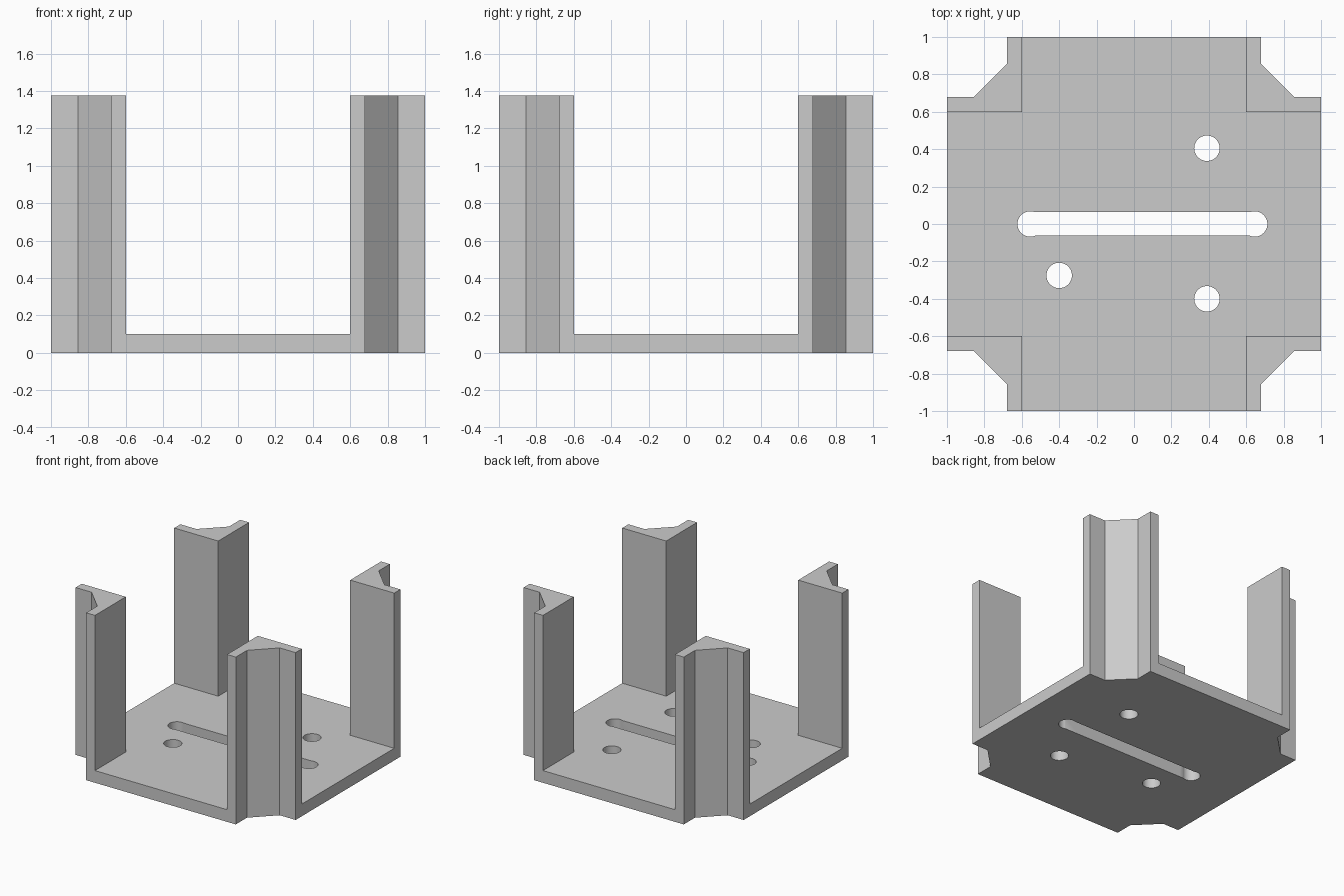
import bpy
import bmesh
from mathutils import Matrix, Vector

cube = bpy.data.objects.get("Cube")
if cube:
    bpy.data.objects.remove(cube, do_unlink=True)

BASE_TOP, POST_TOP = 0.1, 1.375
INNER, WALL, CHAMFER = 0.6, 0.68, 0.855
HOLE_RADIUS = 0.068

grey = bpy.data.materials.new("plain grey")
grey.use_nodes = True
grey.diffuse_color = (0.6, 0.6, 0.6, 1)
grey.node_tree.nodes["Principled BSDF"].inputs["Base Color"].default_value = (0.6, 0.6, 0.6, 1)


def finish(name, bm):
    bmesh.ops.recalc_face_normals(bm, faces=bm.faces[:])
    mesh = bpy.data.meshes.new(name)
    bm.to_mesh(mesh)
    bm.free()
    mesh.materials.append(grey)
    obj = bpy.data.objects.new(name, mesh)
    bpy.context.collection.objects.link(obj)
    return obj


def prism(name, outline, bottom, top):
    """Extrude a flat outline straight up."""
    bm = bmesh.new()
    face = bm.faces.new([bm.verts.new((p[0], p[1], bottom)) for p in outline])
    new = bmesh.ops.extrude_face_region(bm, geom=[face])["geom"]
    verts = [v for v in new if isinstance(v, bmesh.types.BMVert)]
    bmesh.ops.translate(bm, verts=verts, vec=(0, 0, top - bottom))
    return finish(name, bm)


def turned(points, quarter):
    """Rotate outline points by quarter turns about the centre."""
    turn = Matrix.Rotation(quarter * 1.5707963, 3, "Z")
    return [turn @ Vector((x, y, 0)) for x, y in points]


# Chamfered notch shared by the base corners and the posts
notch = [(1, WALL), (CHAMFER, WALL), (WALL, CHAMFER), (WALL, 1)]

# Base plate
outline = [p for q in range(4) for p in turned(notch, q)]
base = prism("base_plate", outline, 0, BASE_TOP)

# Corner posts
post_outline = [(INNER, INNER), (1, INNER)] + notch + [(INNER, 1)]
corners = ["back_left", "back_right", "front_right", "front_left"]
for q, corner in enumerate(corners):
    prism(corner + "_post", turned(post_outline, q), BASE_TOP, POST_TOP)

# Cutters for the screw holes and the slot with rounded ends
cutters = []
for x, y in [(0.39, 0.405), (0.39, -0.4), (-0.4, -0.275), (-0.555, 0), (0.645, 0)]:
    bm = bmesh.new()
    bmesh.ops.create_cone(bm, cap_ends=True, segments=40, radius1=HOLE_RADIUS,
                          radius2=HOLE_RADIUS, depth=1,
                          matrix=Matrix.Translation((x, y, 0)))
    cutters.append(finish("hole_cutter", bm))
slot = [(-0.555, -0.062), (0.645, -0.062), (0.645, 0.064), (-0.555, 0.064)]
cutters.append(prism("slot_cutter", slot, -0.4, 0.4))

# Cut the plate, then drop the cutters
bpy.ops.object.select_all(action="DESELECT")
bpy.context.view_layer.objects.active = base
base.select_set(True)
for cutter in cutters:
    cutter.hide_render = True
    cut = base.modifiers.new("cut", "BOOLEAN")
    cut.operation = "DIFFERENCE"
    cut.solver = "EXACT"
    cut.object = cutter
    bpy.ops.object.modifier_apply(modifier=cut.name)
for cutter in cutters:
    bpy.data.objects.remove(cutter, do_unlink=True)
bpy.ops.object.shade_smooth_by_angle()
